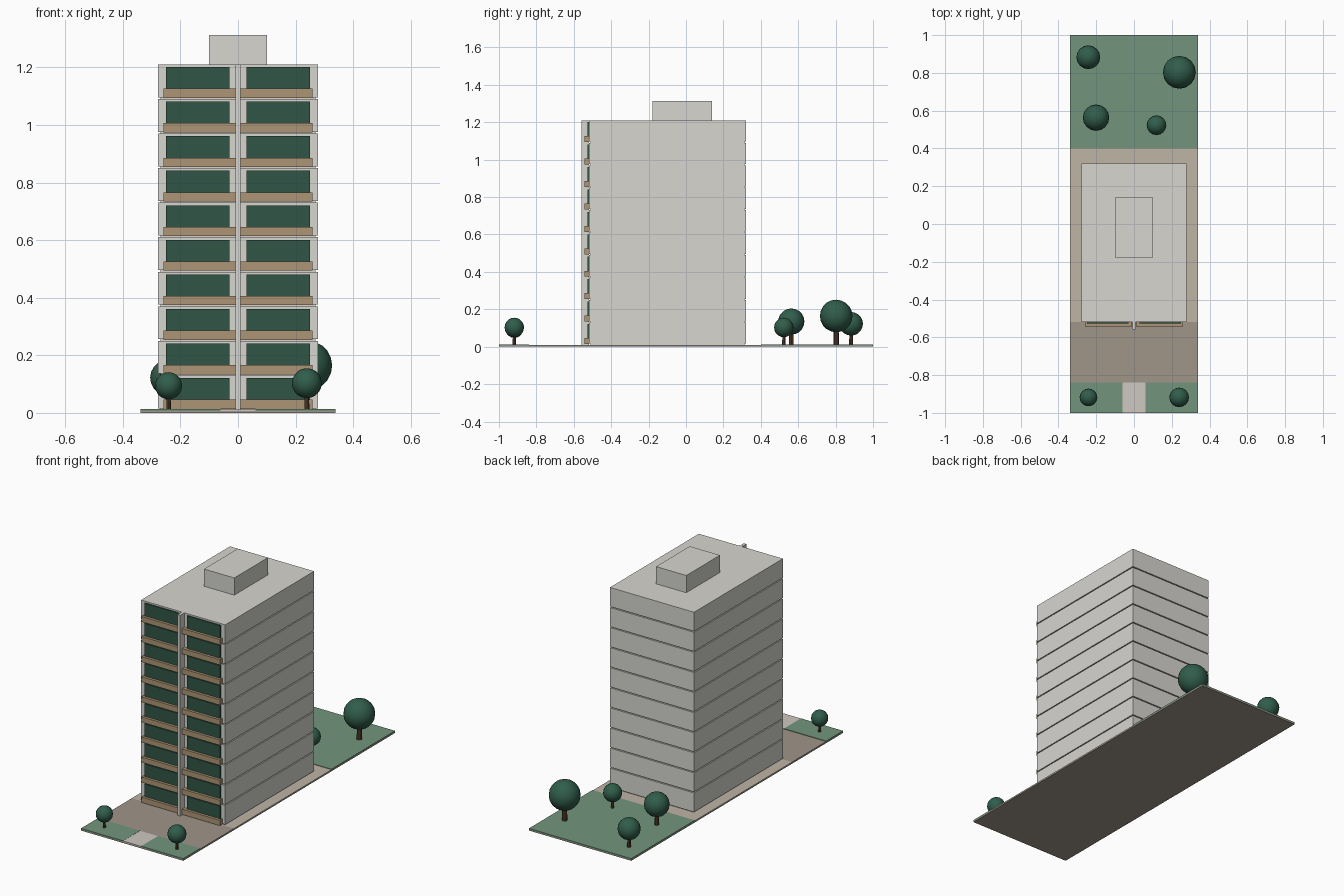
import bpy, bmesh

if "Cube" in bpy.data.objects:
    bpy.data.objects.remove(bpy.data.objects["Cube"])

def material(name, rgb):
    m = bpy.data.materials.new(name)
    m.diffuse_color = (*rgb, 1)
    m.use_nodes = True
    m.node_tree.nodes["Principled BSDF"].inputs["Base Color"].default_value = m.diffuse_color
    return m

WALL = material("wall", (0.68, 0.67, 0.63))
GLASS = material("green_glass", (0.03, 0.09, 0.06))
WOOD = material("wood", (0.42, 0.30, 0.18))
GRASS = material("grass", (0.17, 0.30, 0.20))
PAVING = material("paving", (0.53, 0.46, 0.38))
DRIVE = material("drive", (0.35, 0.30, 0.25))
PATH = material("path", (0.62, 0.58, 0.53))
LEAF = material("leaf", (0.03, 0.11, 0.07))
BARK = material("bark", (0.10, 0.05, 0.025))

def finish(name, bm, mat, smooth=False):
    me = bpy.data.meshes.new(name)
    bm.to_mesh(me)
    bm.free()
    me.materials.append(mat)
    if smooth:
        me.shade_smooth()
    ob = bpy.data.objects.new(name, me)
    bpy.context.collection.objects.link(ob)
    return ob

def box(name, x, y, z, mat):
    """Box from three (low, high) ranges."""
    bm = bmesh.new()
    bmesh.ops.create_cube(bm, size=1)
    for v in bm.verts:
        v.co = [r[0] if c < 0 else r[1] for c, r in zip(v.co, (x, y, z))]
    return finish(name, bm, mat)

# Site slab and ground surfaces
W = 0.338
box("site_slab", (-W, W), (-1, 1), (0, 0.006), DRIVE)
box("paving", (-W, W), (-0.52, 0.40), (0.006, 0.010), PAVING)
box("driveway", (-W, W), (-0.84, -0.52), (0.006, 0.010), DRIVE)
box("back_lawn", (-W, W), (0.40, 1), (0.006, 0.013), GRASS)
box("front_lawn_left", (-W, -0.06), (-1, -0.84), (0.006, 0.013), GRASS)
box("front_lawn_right", (0.06, W), (-1, -0.84), (0.006, 0.013), GRASS)
box("entrance_path", (-0.06, 0.06), (-1, -0.84), (0.006, 0.012), PATH)

# Recessed core, visible as shadow gaps between storeys
FRONT, BACK, HALF = -0.518, 0.321, 0.278
box("core", (-HALF + 0.008, HALF - 0.008), (FRONT + 0.008, BACK - 0.008), (0.010, 1.20), WALL)

# Storeys with glazing and balconies on both sides of the fin
for i in range(10):
    z = 0.016 + 0.12 * i
    box(f"storey_{i+1}", (-HALF, HALF), (FRONT, BACK), (z, z + 0.114), WALL)
    for side, s in (("left", -1), ("right", 1)):
        gx = sorted((s * 0.03, s * 0.25))
        bx = sorted((s * 0.0095, s * 0.259))
        box(f"window_{side}_{i+1}", gx, (FRONT - 0.008, FRONT + 0.002), (z + 0.012, z + 0.105), GLASS)
        box(f"balcony_{side}_{i+1}", bx, (-0.542, FRONT), (z - 0.002, z + 0.030), WOOD)

# Central front fin and roof plant room
box("front_fin", (-0.0085, 0.0085), (-0.558, FRONT), (0.010, 1.21), WALL)
box("roof_room", (-0.10, 0.10), (-0.178, 0.140), (1.21, 1.313), WALL)

# Trees: x, y, crown radius
for n, (x, y, r) in enumerate([
        (-0.242, 0.883, 0.063), (0.240, 0.803, 0.087), (-0.201, 0.563, 0.070),
        (0.119, 0.523, 0.052), (-0.241, -0.918, 0.047), (0.239, -0.918, 0.052)], 1):
    top = 0.012 + 1.75 * r
    bm = bmesh.new()
    bmesh.ops.create_uvsphere(bm, u_segments=16, v_segments=10, radius=r)
    bmesh.ops.translate(bm, vec=(x, y, top), verts=bm.verts)
    finish(f"tree_crown_{n}", bm, LEAF, True)
    bm = bmesh.new()
    depth = top - 0.010
    bmesh.ops.create_cone(bm, cap_ends=True, segments=8, radius1=0.17 * r,
                          radius2=0.14 * r, depth=depth)
    bmesh.ops.translate(bm, vec=(x, y, 0.010 + depth / 2), verts=bm.verts)
    finish(f"tree_trunk_{n}", bm, BARK)
